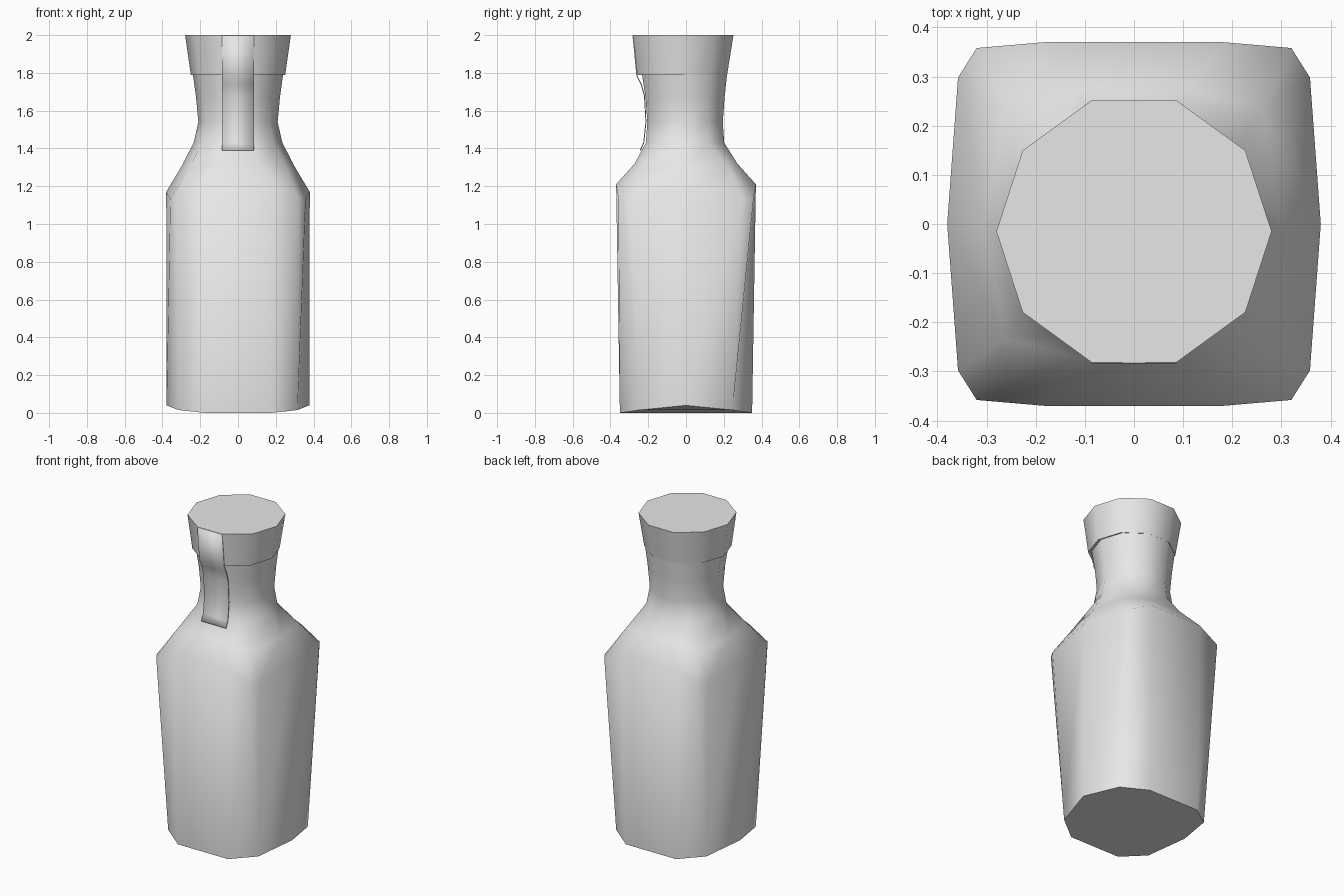
import bpy, bmesh, math

cube = bpy.data.objects.get("Cube")
if cube:
    bpy.data.objects.remove(cube, do_unlink=True)

# One plain grey for every part
grey = bpy.data.materials.new("plain_grey")
grey.use_nodes = True
colour = (0.8, 0.8, 0.8, 1)
grey.diffuse_color = colour
grey.node_tree.nodes["Principled BSDF"].inputs["Base Color"].default_value = colour


def finish(name, bm, smooth):
    bmesh.ops.remove_doubles(bm, verts=bm.verts, dist=0.0005)
    bmesh.ops.recalc_face_normals(bm, faces=bm.faces)
    mesh = bpy.data.meshes.new(name)
    bm.to_mesh(mesh)
    bm.free()
    mesh.materials.append(grey)
    obj = bpy.data.objects.new(name, mesh)
    bpy.context.collection.objects.link(obj)
    bpy.ops.object.select_all(action='DESELECT')
    bpy.context.view_layer.objects.active = obj
    obj.select_set(True)
    bpy.ops.object.shade_smooth_by_angle(angle=math.radians(smooth))
    return obj


def mirrored_ring(quarter, yc=0.0):
    """Close a loop from quarter points: side, two corner points, front."""
    side, rest = quarter[0], quarter[1:]
    loop = [side] + rest
    loop += [(-x, y, z) for x, y, z in reversed(rest)]
    loop += [(-side[0], side[1], side[2])]
    loop += [(-x, -y, z) for x, y, z in rest]
    loop += [(x, -y, z) for x, y, z in reversed(rest)]
    return [(x, y + yc, z) for x, y, z in loop]


def decagon(r, z, yc, ry=None):
    ry = ry or r
    pts = [(r * math.cos(k * math.pi / 5), ry * math.sin(k * math.pi / 5), z)
           for k in (0, 1, 1, 2)]
    return mirrored_ring(pts, yc)


def loft(rings):
    bm = bmesh.new()
    rows = [[bm.verts.new(p) for p in ring] for ring in rings]
    n = len(rows[0])
    for low, high in zip(rows, rows[1:]):
        for i in range(n):
            j = (i + 1) % n
            bm.faces.new((low[i], low[j], high[j], high[i]))
    bm.faces.new(rows[0])
    bm.faces.new(rows[-1])
    return bm


# Bottle: squarish body narrowing to a ten-sided neck
corner = (0.315, 0.246, 0.015)
rings = [
    mirrored_ring([(0.378, 0, 0.04), corner, corner, (0.175, 0.35, 0)]),
    mirrored_ring([(0.38, 0, 1.17), (0.358, 0.298, 1.13),
                   (0.32, 0.358, 1.14), (0.18, 0.37, 1.21)]),
    mirrored_ring([(0.302, 0, 1.3), (0.262, 0.232, 1.29),
                   (0.262, 0.232, 1.29), (0.115, 0.272, 1.32)]),
    decagon(0.235, 1.43, -0.005, 0.218),
    decagon(0.21, 1.54, -0.005),
    decagon(0.222, 1.67, -0.005, 0.22),
    decagon(0.24, 1.8, -0.008, 0.238),
]
finish("bottle_body", loft(rings), 62)

# Stopper: flared ten-sided cap
finish("cap", loft([decagon(0.25, 1.79, -0.02), decagon(0.28, 2, -0.015)]), 40)

# Strap: thin strip down the front of the cap and neck
bm = bmesh.new()
path = [(-0.281, 1.998), (-0.26, 1.785), (-0.237, 1.74), (-0.22, 1.68),
        (-0.212, 1.54), (-0.224, 1.43), (-0.242, 1.39)]
rows = [[bm.verts.new((x, y, z)) for x in (-0.086, 0.086)] for y, z in path]
for a, b in zip(rows, rows[1:]):
    bm.faces.new((a[0], a[1], b[1], b[0]))
strap = finish("front_strap", bm, 40)
thick = strap.modifiers.new("thickness", 'SOLIDIFY')
thick.thickness = 0.005
thick.offset = 0
